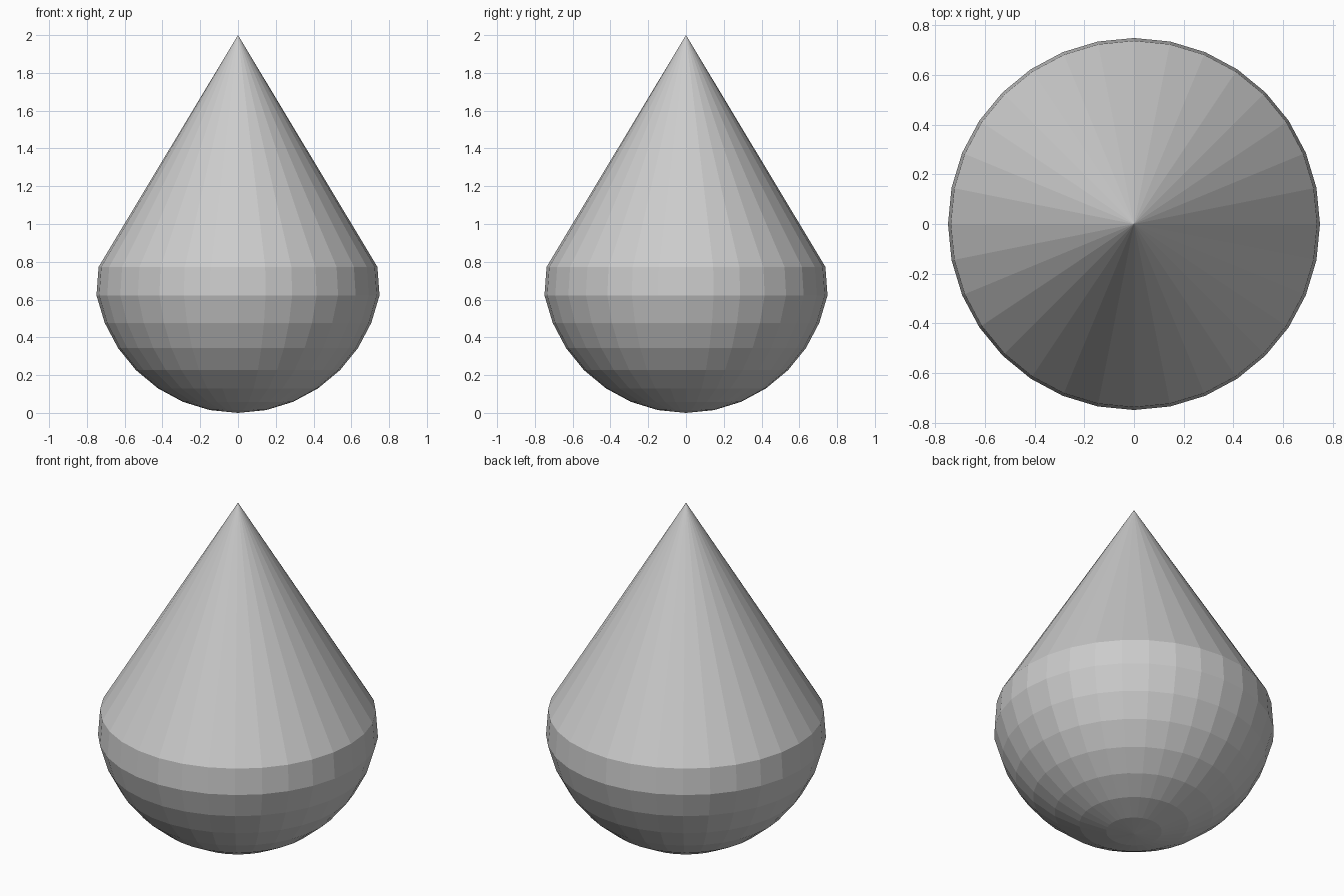
import bpy, bmesh
from math import sin, cos, pi

if "Cube" in bpy.data.objects:
    bpy.data.objects.remove(bpy.data.objects["Cube"])

SEGMENTS = 32
STEP = pi / 16
RADIUS, CENTRE_Z = 0.764, 0.773

# Profile: rounded bowl rings, slightly pinched shoulder, then a straight cone
profile = [(RADIUS * sin(k * STEP), CENTRE_Z * (1 - cos(k * STEP))) for k in range(1, 8)]
profile.append((0.738, CENTRE_Z))

bm = bmesh.new()
rings = [[bm.verts.new((r * cos(2 * pi * i / SEGMENTS), r * sin(2 * pi * i / SEGMENTS), z))
          for i in range(SEGMENTS)] for r, z in profile]
bottom = bm.verts.new((0, 0, 0))
tip = bm.verts.new((0, 0, 2))

for i in range(SEGMENTS):
    j = (i + 1) % SEGMENTS
    bm.faces.new((bottom, rings[0][j], rings[0][i]))
    for low, high in zip(rings, rings[1:]):
        bm.faces.new((low[i], low[j], high[j], high[i]))
    bm.faces.new((rings[-1][i], rings[-1][j], tip))

# Flat-shaded teardrop
mesh = bpy.data.meshes.new("teardrop")
bm.to_mesh(mesh)
bm.free()
bpy.context.collection.objects.link(bpy.data.objects.new("teardrop", mesh))
